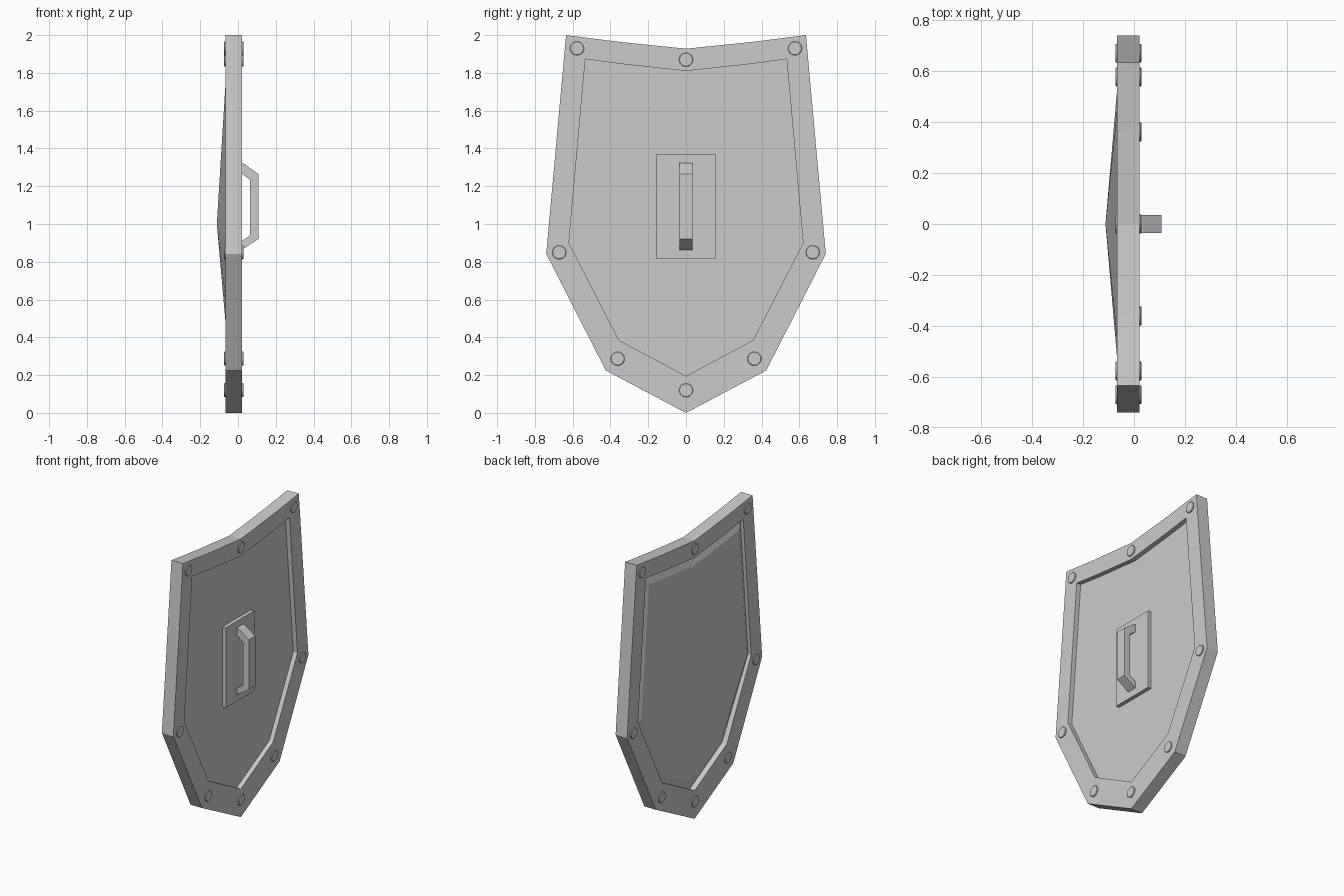
import bpy, bmesh, math

if "Cube" in bpy.data.objects:
    bpy.data.objects.remove(bpy.data.objects["Cube"])

# Half outlines in (y, z), bottom tip to top notch
OUTER = [(0, 0), (0.425, 0.225), (0.74, 0.842), (0.635, 2.0), (0.36, 1.965), (0, 1.928)]
INNER = [(0, 0.195), (0.355, 0.385), (0.62, 0.9), (0.533, 1.873), (0.34, 1.847), (0, 1.81)]


def mirrored(half):
    return half + [(-y, z) for y, z in reversed(half[1:-1])]


def finish(bm, name):
    bmesh.ops.recalc_face_normals(bm, faces=bm.faces)
    me = bpy.data.meshes.new(name)
    bm.to_mesh(me)
    bm.free()
    ob = bpy.data.objects.new(name, me)
    bpy.context.collection.objects.link(ob)
    return ob


def bridge(bm, a, b):
    n = len(a)
    for i in range(n):
        j = (i + 1) % n
        bm.faces.new((a[i], a[j], b[j], b[i]))


outer, inner = mirrored(OUTER), mirrored(INNER)

# Rim: rectangular section between the two outlines
bm = bmesh.new()
loops = [[bm.verts.new((x, y, z)) for y, z in pts]
         for pts, x in ((outer, -0.066), (outer, 0.022), (inner, 0.022), (inner, -0.066))]
for i in range(4):
    bridge(bm, loops[i], loops[(i + 1) % 4])
finish(bm, "rim")

# Panel: flat back, bulging front rising to a central point
bm = bmesh.new()
back = [bm.verts.new((-0.01, y, z)) for y, z in inner]
edge = [bm.verts.new((-0.028 if z < 0.5 else -0.042, y, z)) for y, z in inner]
ring = [bm.verts.new((-0.046 if z < 0.5 else -0.062, y * 0.93, 1 + (z - 1) * 0.93))
        for y, z in inner]
tip = bm.verts.new((-0.112, 0, 1.0))
bm.faces.new(back)
bridge(bm, back, edge)
bridge(bm, edge, ring)
for i in range(len(ring)):
    bm.faces.new((ring[i], ring[(i + 1) % len(ring)], tip))
finish(bm, "panel")


def extrude_y(name, profile, half_width):
    bm = bmesh.new()
    a, b = [[bm.verts.new((x, s * half_width, z)) for x, z in profile] for s in (-1, 1)]
    bm.faces.new(a)
    bm.faces.new(b)
    bridge(bm, a, b)
    return finish(bm, name)


# Handle plate and angular grip on the back
extrude_y("handle_plate", [(-0.011, 0.815), (0.016, 0.815), (0.016, 1.37), (-0.011, 1.37)], 0.156)
extrude_y("handle", [(0.01, 1.326), (0.035, 1.317), (0.108, 1.265), (0.108, 0.92),
                     (0.035, 0.873), (0.01, 0.86), (0.01, 0.903), (0.064, 0.94),
                     (0.064, 1.235), (0.01, 1.274)], 0.035)

# Rivets pass through the rim and show on both faces
HALF = [(0, 0.12), (0.362, 0.287), (0.671, 0.85), (0.577, 1.93), (0, 1.87)]
for y, z in mirrored(HALF):
    bpy.ops.mesh.primitive_cylinder_add(vertices=20, radius=0.037, depth=0.103,
                                        location=(-0.022, y, z), rotation=(0, math.pi / 2, 0))
    ob = bpy.context.object
    ob.name = "rivet"
    bev = ob.modifiers.new("Bevel", "BEVEL")
    bev.width, bev.segments = 0.003, 1
    bpy.ops.object.shade_smooth_by_angle()
